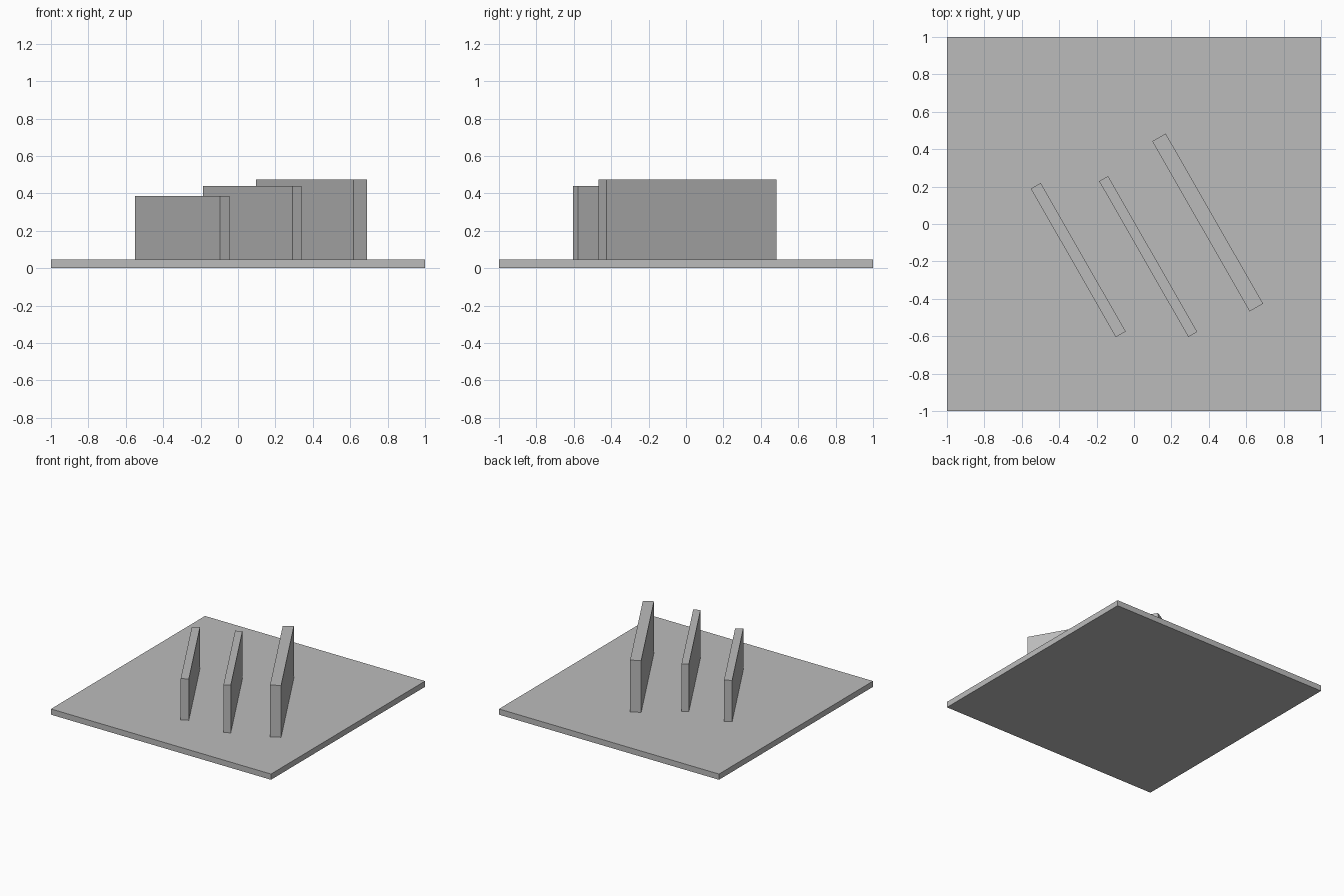
import bpy
import math

# Remove the default cube
if "Cube" in bpy.data.objects:
    bpy.data.objects.remove(bpy.data.objects["Cube"], do_unlink=True)

grey = bpy.data.materials.new("plain grey")
grey.use_nodes = True
colour = (0.5, 0.5, 0.5, 1)
grey.diffuse_color = colour
grey.node_tree.nodes["Principled BSDF"].inputs["Base Color"].default_value = colour

BASE_TOP = 0.047
WALL_TURN = math.radians(-60.2)


def box(name, x, y, bottom, top, length, width, turn=0):
    """Flat-sided box between two heights, turned about z."""
    bpy.ops.mesh.primitive_cube_add(size=1, location=(x, y, (bottom + top) / 2),
                                    rotation=(0, 0, turn))
    obj = bpy.context.object
    obj.name = name
    obj.scale = (length, width, top - bottom)
    bpy.ops.object.transform_apply(location=False, rotation=False, scale=True)
    obj.data.materials.append(grey)
    return obj


# Square ground slab
box("base_plate", 0, 0, 0, BASE_TOP, 2, 2)

# Three slanted upright walls, growing from right to left
for name, x, y, top, length, width in (
    ("right_wall", -0.298, -0.193, 0.387, 0.915, 0.061),
    ("middle_wall", 0.076, -0.174, 0.438, 0.96, 0.055),
    ("left_wall", 0.394, 0.008, 0.473, 1.048, 0.083),
):
    box(name, x, y, BASE_TOP, top, length, width, WALL_TURN)
